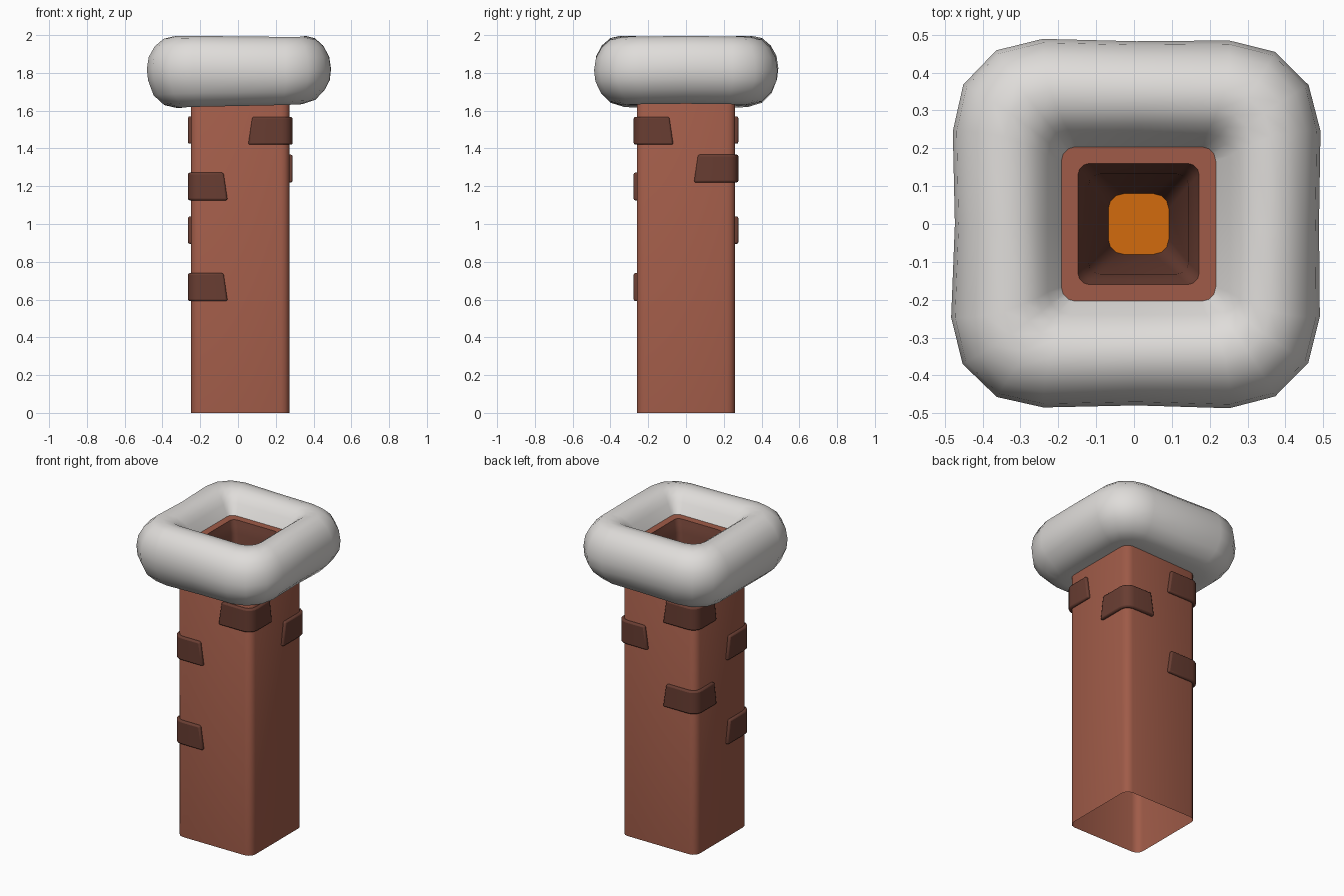
import bpy, bmesh, math

if "Cube" in bpy.data.objects:
    bpy.data.objects.remove(bpy.data.objects["Cube"])

CX = 0.012  # the shaft sits slightly right of centre


def material(name, rgb):
    m = bpy.data.materials.new(name)
    m.diffuse_color = (*rgb, 1)
    m.use_nodes = True
    m.node_tree.nodes["Principled BSDF"].inputs["Base Color"].default_value = m.diffuse_color
    return m


brick = material("brick red", (0.35, 0.105, 0.065))
dark = material("dark brick", (0.14, 0.047, 0.032))
snow = material("snow white", (0.74, 0.72, 0.70))
ember = material("ember orange", (0.65, 0.145, 0.004))


def finish(bm, name, mats, angle):
    me = bpy.data.meshes.new(name)
    bm.to_mesh(me)
    bm.free()
    for m in mats:
        me.materials.append(m)
    for p in me.polygons:
        p.use_smooth = True
    me.set_sharp_from_angle(angle=math.radians(angle))
    ob = bpy.data.objects.new(name, me)
    bpy.context.collection.objects.link(ob)
    return ob


def rounded_square(h, r, seg=3, mids=False):
    """Counter-clockwise outline of half size h and corner radius r."""
    pts = []
    for k in range(4):
        a0 = k * math.pi / 2
        sx, sy = [(1, 1), (-1, 1), (-1, -1), (1, -1)][k]
        for i in range(seg + 1):
            a = a0 + i / seg * math.pi / 2
            pts.append((sx * (h - r) + r * math.cos(a), sy * (h - r) + r * math.sin(a)))
        if mids:
            a = a0 + math.pi / 2
            pts.append((h * math.cos(a), h * math.sin(a)))
    return pts


def loft(bm, rings):
    """Skin a list of vertex rings; returns faces per band."""
    bands = []
    for a, b in zip(rings, rings[1:]):
        n = len(a)
        bands.append([bm.faces.new((a[i], a[(i + 1) % n], b[(i + 1) % n], b[i])) for i in range(n)])
    return bands


# Shaft: open below, rim on top, dark tapering bore with glowing floor
bm = bmesh.new()
profile = [(0.26, 0.045, 0), (0.26, 0.045, 1.78), (0.215, 0.04, 1.87), (0.16, 0.03, 1.87),
           (0.148, 0.03, 1.84), (0.132, 0.03, 1.80), (0.08, 0.04, 1.30)]
rings = [[bm.verts.new((CX + x, y, z)) for x, y in rounded_square(h, r)] for h, r, z in profile]
bands = loft(bm, rings)
for band in bands[3:]:
    for f in band:
        f.material_index = 1
bm.faces.new(rings[-1]).material_index = 2
finish(bm, "chimney_shaft", [brick, dark, ember], 35)

# Snow cap: soft rounded square ring, slightly uneven
bm = bmesh.new()
profile = [(0.24, 0.06, 1.63), (0.33, 0.12, 1.625), (0.40, 0.17, 1.645), (0.45, 0.21, 1.695),
           (0.478, 0.23, 1.76), (0.485, 0.24, 1.82), (0.475, 0.23, 1.885), (0.445, 0.20, 1.94),
           (0.40, 0.16, 1.98), (0.35, 0.12, 1.993), (0.30, 0.09, 1.985), (0.265, 0.07, 1.96),
           (0.24, 0.06, 1.93), (0.192, 0.03, 1.85)]
rings = []
for h, r, z in profile:
    ring = []
    for x, y in rounded_square(h, r, 3, True):
        w = max(0, h - 0.25) / 0.235
        a = math.atan2(y, x)
        s = 1 + 0.013 * w * math.sin(4 * a - 1.2) * (1 if x < 0 else 0.4)
        dz = (0.03 * x if z < 1.75 else 0) + 0.006 * w * math.cos(3 * a)
        ring.append(bm.verts.new((x * s + CX * (1 - 0.5 * w), y * s, z + dz)))
    rings.append(ring)
loft(bm, rings)
finish(bm, "snow_cap", [snow], 70)


# Raised bricks wrapping the corners, wider at the bottom edge
def corner_brick(name, sx, sy, z0, z1, arm_x, arm_y):
    bm = bmesh.new()
    inner, outer = 0.245, 0.277

    def path(h, r, trim):
        pts = [(outer - arm_x + trim, h)]
        for i in range(5):
            a = math.pi / 2 * (1 - i / 4)
            pts.append((h - r + r * math.cos(a), h - r + r * math.sin(a)))
        return pts + [(h, outer - arm_y + trim)]

    lines = [(inner, 0.03, 0, z0), (outer, 0.06, 0, z0), (outer, 0.06, 0.022, z1), (inner, 0.03, 0.022, z1)]
    cols = [[bm.verts.new((CX + sx * x, sy * y, z)) for x, y in path(h, r, t)] for h, r, t, z in lines]
    secs = list(zip(*cols))
    loft(bm, secs)
    bm.faces.new(secs[0])
    bm.faces.new(secs[-1])
    bmesh.ops.recalc_face_normals(bm, faces=bm.faces)
    ob = finish(bm, name, [dark], 40)
    bev = ob.modifiers.new("soft edges", "BEVEL")
    bev.width = 0.009
    bev.segments = 2
    bev.limit_method = "ANGLE"
    bev.angle_limit = math.radians(40)


for name, *args in [
    ("brick_front_right", 1, -1, 1.42, 1.567, 0.235, 0.21),
    ("brick_front_left_upper", -1, -1, 1.125, 1.272, 0.21, 0.235),
    ("brick_front_left_lower", -1, -1, 0.592, 0.74, 0.21, 0.235),
    ("brick_back_right", 1, 1, 1.22, 1.367, 0.21, 0.235),
    ("brick_back_left_upper", -1, 1, 1.425, 1.57, 0.235, 0.21),
    ("brick_back_left_lower", -1, 1, 0.895, 1.04, 0.235, 0.21),
]:
    corner_brick(name, *args)
